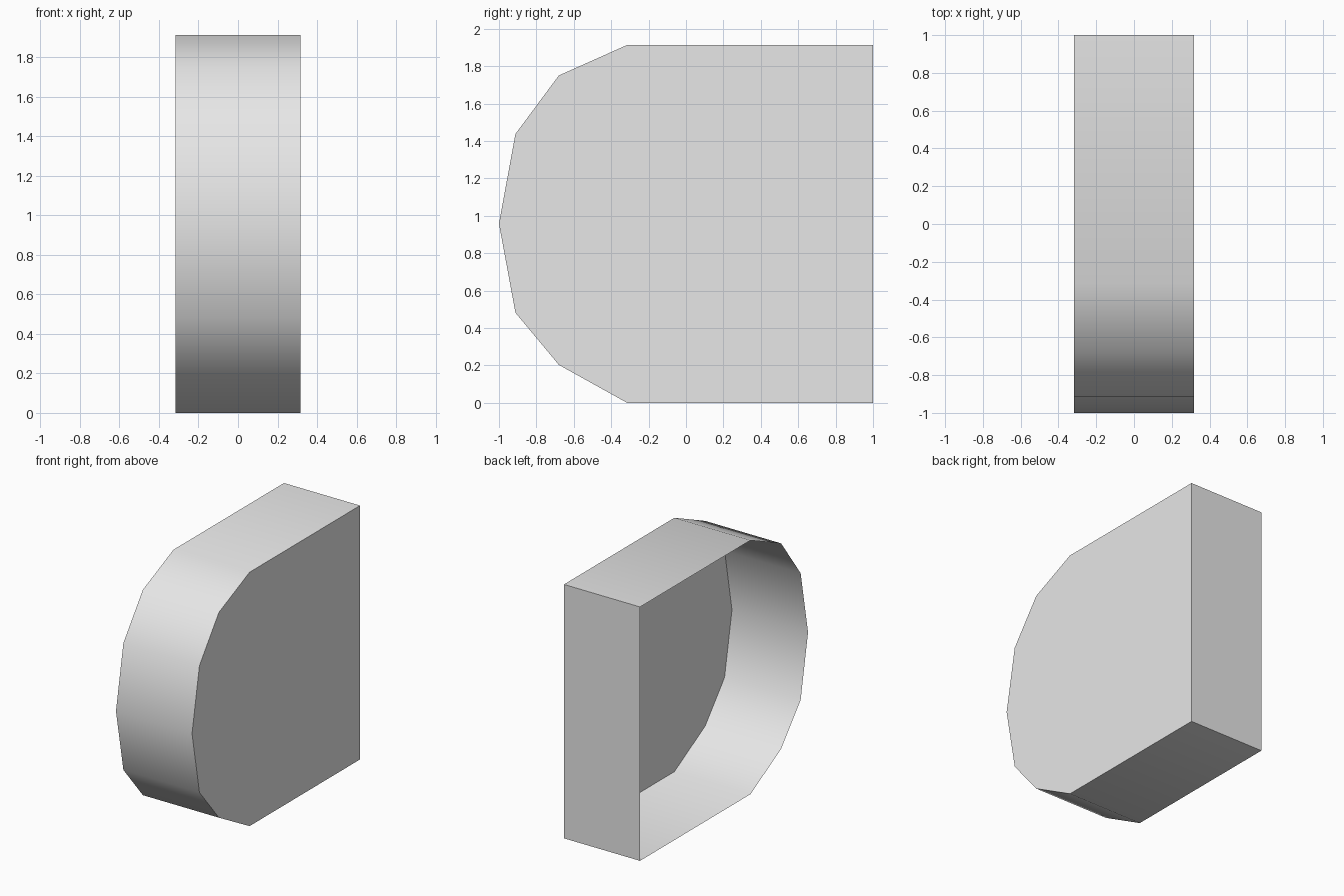
import bpy
import bmesh

cube = bpy.data.objects.get("Cube")
if cube:
    bpy.data.objects.remove(cube, do_unlink=True)

HALF_WIDTH = 0.317

# Side outline (y, z): flat back, faceted round front
OUTLINE = [(1, 0), (1, 1.913), (-0.315, 1.913), (-0.68, 1.75), (-0.912, 1.437),
           (-1, 0.958), (-0.912, 0.482), (-0.68, 0.203), (-0.315, 0)]

grey = bpy.data.materials.new("light_grey")
grey.use_nodes = True
grey.diffuse_color = (0.8, 0.8, 0.8, 1)
grey.node_tree.nodes["Principled BSDF"].inputs["Base Color"].default_value = (0.8, 0.8, 0.8, 1)

# Thin shell: one side panel at +x and a rim wall, open at -x
bm = bmesh.new()
panel = bm.faces.new([bm.verts.new((HALF_WIDTH, y, z)) for y, z in OUTLINE])
rim = bmesh.ops.extrude_edge_only(bm, edges=bm.edges[:])
bmesh.ops.translate(bm, vec=(-2 * HALF_WIDTH, 0, 0),
                    verts=[g for g in rim["geom"] if isinstance(g, bmesh.types.BMVert)])
bmesh.ops.recalc_face_normals(bm, faces=bm.faces[:])
bm.normal_update()
if panel.normal.x < 0:
    bmesh.ops.reverse_faces(bm, faces=bm.faces[:])

mesh = bpy.data.meshes.new("rounded_shell")
bm.to_mesh(mesh)
bm.free()
mesh.materials.append(grey)
shell = bpy.data.objects.new("rounded_shell", mesh)
bpy.context.collection.objects.link(shell)

# Smooth round front, sharp panel and back edges
bpy.ops.object.select_all(action='DESELECT')
shell.select_set(True)
bpy.context.view_layer.objects.active = shell
bpy.ops.object.shade_smooth_by_angle(angle=0.7)
